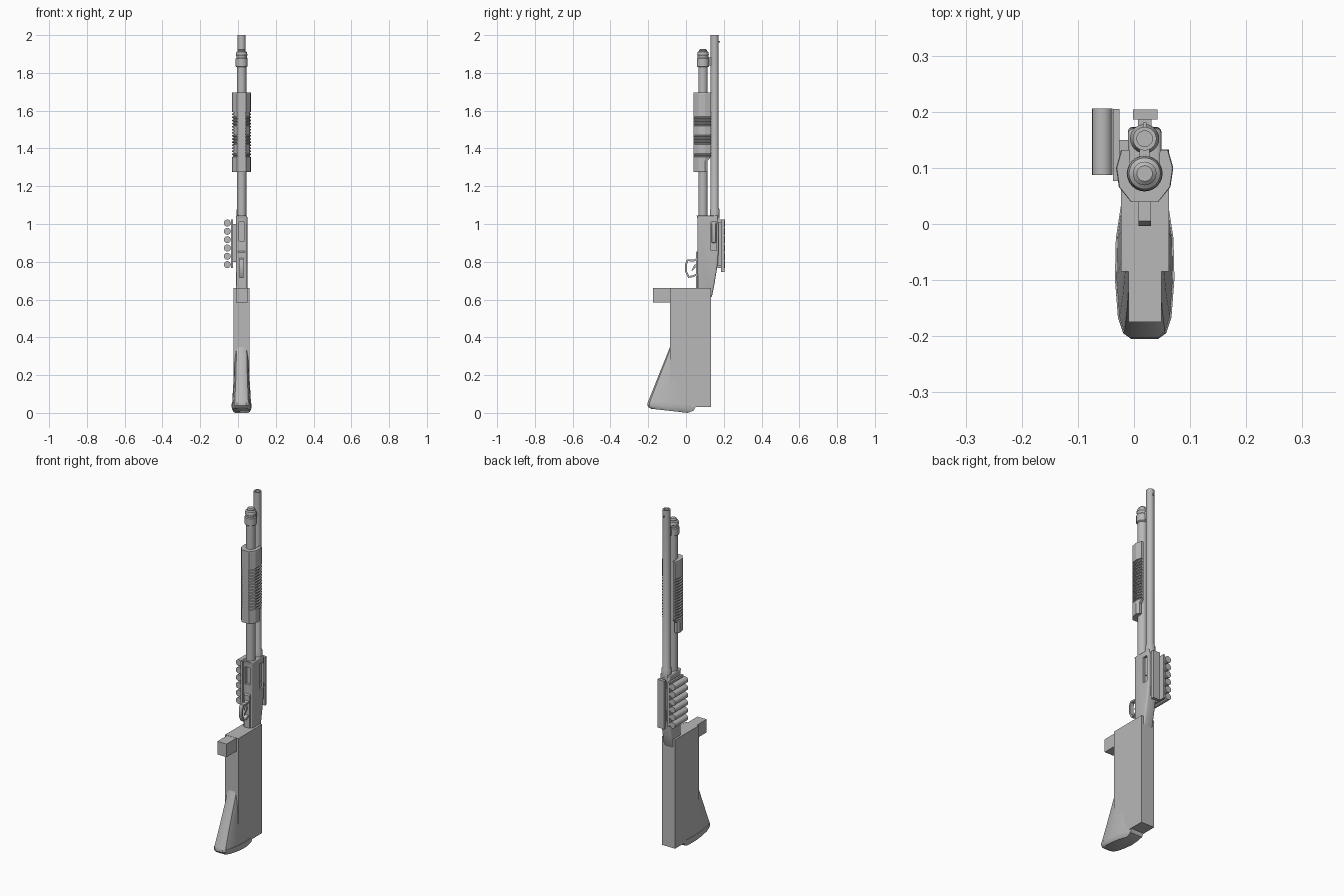
import bpy, bmesh, math
from mathutils import Vector

cube = bpy.data.objects.get("Cube")
if cube:
    bpy.data.objects.remove(cube, do_unlink=True)

GREY = (0.48, 0.48, 0.48, 1)
grey = bpy.data.materials.new("plain grey")
grey.use_nodes = True
grey.diffuse_color = GREY
grey.node_tree.nodes["Principled BSDF"].inputs["Base Color"].default_value = GREY

CX = 0.019         # centre plane of the whole model
BARREL_Y = 0.152
TUBE_Y = 0.09


def finish(name, bm, smooth=True):
    bmesh.ops.recalc_face_normals(bm, faces=bm.faces)
    mesh = bpy.data.meshes.new(name)
    bm.to_mesh(mesh)
    bm.free()
    mesh.materials.append(grey)
    obj = bpy.data.objects.new(name, mesh)
    bpy.context.collection.objects.link(obj)
    if smooth:
        bpy.ops.object.select_all(action='DESELECT')
        obj.select_set(True)
        bpy.context.view_layer.objects.active = obj
        bpy.ops.object.shade_smooth_by_angle(angle=math.radians(35))
    return obj


def loft(name, rings, smooth=True):
    """Skin a list of equal point rings and cap both ends."""
    bm = bmesh.new()
    loops = [[bm.verts.new(p) for p in ring] for ring in rings]
    n = len(loops[0])
    for a, b in zip(loops, loops[1:]):
        for i in range(n):
            j = (i + 1) % n
            bm.faces.new((a[i], a[j], b[j], b[i]))
    bm.faces.new(loops[0])
    bm.faces.new(loops[-1])
    return finish(name, bm, smooth)


def lathe(name, y, profile, sides=24):
    """Turn (radius, z) pairs about an upright axis."""
    angles = [math.tau * i / sides for i in range(sides)]
    return loft(name, [[(CX + r * math.cos(a), y + r * math.sin(a), z)
                        for a in angles] for r, z in profile])


def box(name, lo, hi, bevel=0):
    bm = bmesh.new()
    bmesh.ops.create_cube(bm, size=1)
    lo, hi = Vector(lo), Vector(hi)
    for v in bm.verts:
        v.co = (lo + hi) / 2 + v.co * (hi - lo)
    if bevel:
        bmesh.ops.bevel(bm, geom=bm.edges[:], offset=bevel, segments=2,
                        affect='EDGES', profile=0.5)
    return finish(name, bm, bevel > 0)


def slab(name, outline, x0, x1, bevel=0):
    """Side outline of (y, z) points, given thickness across x."""
    bm = bmesh.new()
    face = bm.faces.new([bm.verts.new((x0, y, z)) for y, z in outline])
    out = bmesh.ops.extrude_face_region(bm, geom=[face])["geom"]
    for v in out:
        if isinstance(v, bmesh.types.BMVert):
            v.co.x = x1
    if bevel:
        long_edges = [e for e in bm.edges
                      if abs(e.verts[0].co.x - e.verts[1].co.x) < 1e-6]
        bmesh.ops.bevel(bm, geom=long_edges, offset=bevel, segments=3,
                        affect='EDGES', profile=0.5)
    return finish(name, bm)


def cut(obj, cutter):
    cutter.hide_render = True
    mod = obj.modifiers.new("cut", 'BOOLEAN')
    mod.object = cutter
    mod.solver = 'EXACT'
    bpy.context.view_layer.objects.active = obj
    bpy.ops.object.modifier_apply(modifier=mod.name)
    bpy.data.objects.remove(cutter, do_unlink=True)


# Barrel with open bore and collar, and the sight bead
lathe("barrel", BARREL_Y, [(0.014, 1.93), (0.014, 2.0), (0.021, 2.0), (0.021, 1.085),
                           (0.026, 1.075), (0.026, 1.03)])
box("sight_bead", (CX - .003, .17, 1.96), (CX + .003, .181, 1.97))

# Magazine tube, cap and barrel lug
lathe("magazine_tube", TUBE_Y, [(0.025, 1.02), (0.025, 1.86)])
lathe("magazine_cap", TUBE_Y, [(0.025, 1.83), (0.032, 1.835), (0.032, 1.875), (0.028, 1.88),
                               (0.028, 1.89), (0.031, 1.895), (0.028, 1.91), (0.021, 1.915),
                               (0.021, 1.921), (0.014, 1.927)])
box("barrel_lug", (CX - .009, .108, 1.84), (CX + .009, .14, 1.885))

# Pump grip: open channel around the tube, ribbed on its flanks
half = [(.042, .132), (.051, .1), (.046, .066), (.024, .039)]
inner = [(.012, .066), (.026, .09), (.027, .132)]


def grip_ring(z, flank, top):
    outer = [(x * flank, min(y, top)) for x, y in half]
    right = outer + [(-x, y) for x, y in reversed(outer)]
    hole = [(x, min(y, top)) for x, y in inner]
    right += [(-x, y) for x, y in reversed(hole)] + hole
    return [(CX + x, y, z) for x, y in right]


levels = [(1.275, .97, .115), (1.28, 1, .115), (1.335, 1, .115), (1.355, 1, .132)]
RIBS = 15
pitch = 0.245 / RIBS
for i in range(RIBS):
    z = 1.357 + i * pitch
    levels += [(z, .86, .132), (z + pitch * .4, .86, .132),
               (z + pitch * .5, 1, .132), (z + pitch * .9, 1, .132)]
levels += [(1.69, 1, .132), (1.695, .97, .132)]
loft("pump_grip", [grip_ring(*lv) for lv in levels], smooth=False)

# Receiver with recessed ports
receiver = slab("receiver", [(.06, .6), (.06, 1.03), (.056, 1.045), (.17, 1.045), (.173, .87),
                             (.168, .79), (.152, .69), (.138, .62), (.125, .6)],
                CX - .03, CX + .03, bevel=0.009)
cut(receiver, box("ejection_cutter", (CX + .018, .132, .86), (CX + .05, .162, 1.01)))
cut(receiver, box("loading_cutter", (CX - .015, .03, .91), (CX + .015, .075, 1.01)))
box("bolt", (CX + .01, .136, .9), (CX + .024, .158, 1.005), bevel=.003)

# Trigger guard and trigger
guard_path = [(.065, .83), (.045, .812), (.005, .813), (-.004, .79), (-.004, .745),
              (.012, .715), (.035, .718), (.065, .73)]
guard_inner = [(.065, .815), (.045, .802), (.012, .803), (.005, .788), (.005, .748),
               (.017, .725), (.035, .728), (.065, .742)]
slab("trigger_guard", guard_path + guard_inner[::-1], CX - .011, CX + .011)
slab("trigger", [(.065, .79), (.045, .785), (.03, .755), (.034, .752), (.05, .77), (.065, .77)],
     CX - .005, CX + .005)
slab("guard_plate", [(.053, .66), (.053, .85), (.065, .86), (.065, .66)], CX - .018, CX + .018)

# Sight rail on the back of the receiver
box("sight_rail", (CX - .021, .186, .745), (CX + .023, .204, 1.025))
box("rail_mount", (CX - .012, .165, .78), (CX + .012, .188, 1.01))

# Side carrier with six spare shells
box("shell_carrier", (-.037, .077, .767), (-.026, .205, 1.025))
box("carrier_mount", (-.028, .1, .8), (-.008, .15, 1.0))
for i in range(6):
    z = 1.005 - i * .044
    ring = [(math.cos(math.tau * k / 16) * .0185, math.sin(math.tau * k / 16) * .0185)
            for k in range(16)]
    loft(f"spare_shell_{i + 1}", [[(-.0565 + a, y, z + b) for a, b in ring]
                                  for y in (.087, .206)])

# Stock block and its front tab
box("stock_block", (CX - .042, -.085, .03), (CX + .043, .133, .662))
box("stock_tab", (CX - .029, -.175, .585), (CX + .03, -.08, .661))


# Flared butt, rounded toward its front edge
def butt_ring(front, width, z_front, z_back, back=.05):
    side = [(0, .45), (.04, .72), (.15, .9), (.42, 1), (.7, .97), (1, .75)]
    pts = [(width * w, t) for t, w in side]
    pts += [(-x, t) for x, t in reversed(pts)]
    return [(CX + x, front + (back - front) * t, z_front + (z_back - z_front) * t)
            for x, t in pts]


loft("butt", [butt_ring(-.07, .036, .385, .385), butt_ring(-.112, .039, .28, .28),
              butt_ring(-.157, .043, .17, .17), butt_ring(-.203, .05, .055, .04)])
loft("butt_pad", [butt_ring(-.203, .053, .055, .04), butt_ring(-.205, .053, .04, .03),
                  butt_ring(-.198, .051, .03, .012, .04), butt_ring(-.185, .046, .022, 0, .01)])
